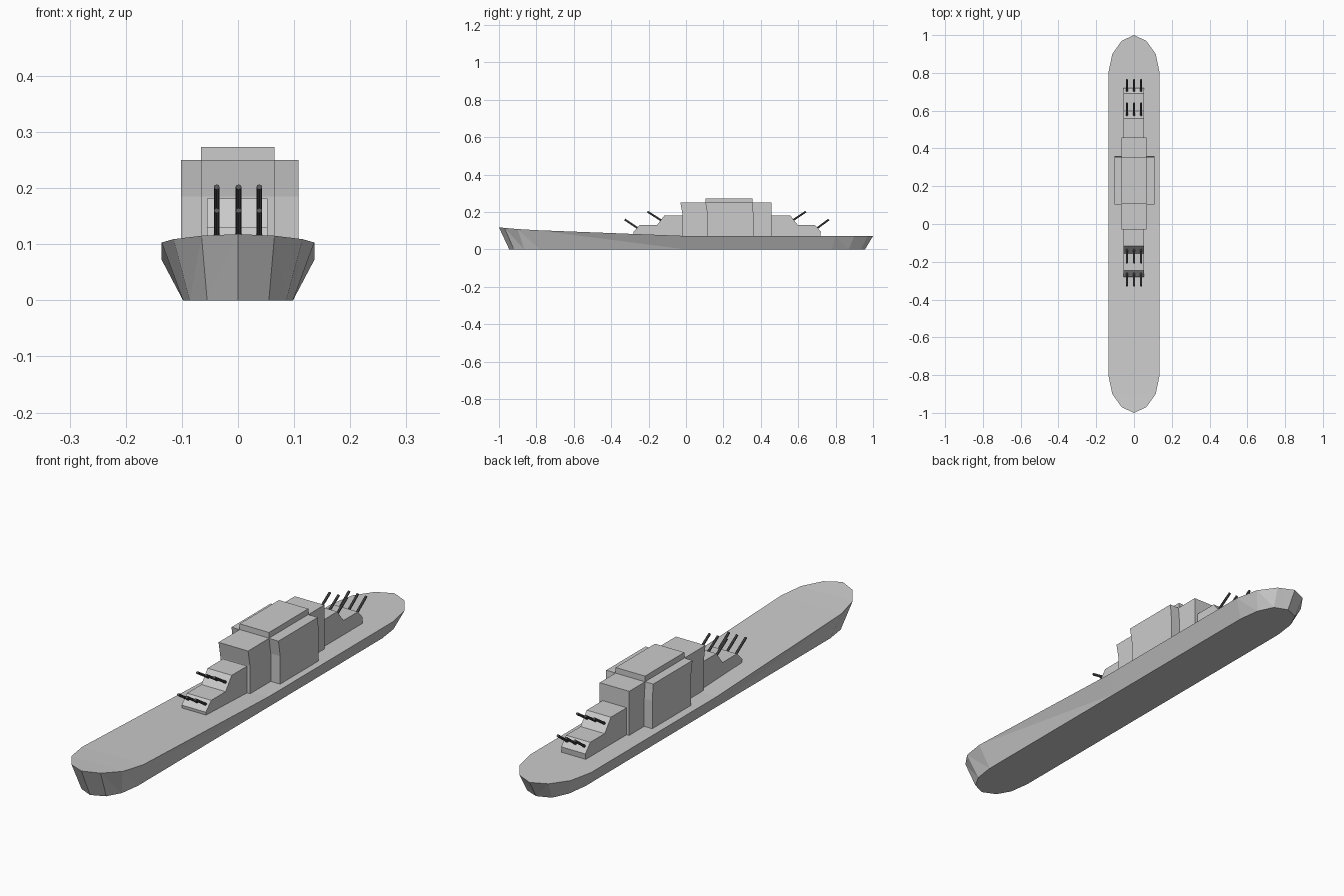
import bpy, bmesh
from mathutils import Vector

if "Cube" in bpy.data.objects:
    bpy.data.objects.remove(bpy.data.objects["Cube"])


def finish(bm, name):
    bmesh.ops.recalc_face_normals(bm, faces=bm.faces)
    mesh = bpy.data.meshes.new(name)
    bm.to_mesh(mesh)
    bm.free()
    obj = bpy.data.objects.new(name, mesh)
    bpy.context.collection.objects.link(obj)
    return obj


def extrude_profile(name, profile, x0, x1):
    """Closed (y, z) side profile swept from x0 to x1."""
    bm = bmesh.new()
    face = bm.faces.new([bm.verts.new((x0, y, z)) for y, z in profile])
    geom = bmesh.ops.extrude_face_region(bm, geom=[face])["geom"]
    bmesh.ops.translate(bm, vec=(x1 - x0, 0, 0),
                        verts=[v for v in geom if isinstance(v, bmesh.types.BMVert)])
    return finish(bm, name)


# Hull stations: deck y, deck half width, deck z, keel y, keel half width
stations = [
    (-1.0, 0, .118, -.945, 0), (-.97, .065, .115, -.92, .055),
    (-.9, .115, .109, -.865, .086), (-.8, .136, .103, -.78, .098),
    (0, .136, .072, 0, .098), (.8, .136, .072, .78, .098),
    (.9, .115, .072, .87, .086), (.97, .065, .072, .935, .055),
    (1.0, 0, .072, .957, 0),
]
bm = bmesh.new()


def rail(side):
    return [(bm.verts.new((side * w, y, z)), bm.verts.new((side * bw, by, 0)))
            for y, w, z, by, bw in stations]


left, right = rail(-1), rail(1)
for i in range(len(stations) - 1):
    for s in (left, right):
        bm.faces.new((s[i][0], s[i + 1][0], s[i + 1][1]))
        bm.faces.new((s[i][0], s[i + 1][1], s[i][1]))
    for k in (0, 1):
        bm.faces.new((left[i][k], left[i + 1][k], right[i + 1][k], right[i][k]))
bmesh.ops.remove_doubles(bm, verts=bm.verts, dist=1e-5)
finish(bm, "hull")

# Superstructure blocks with overhanging upper fronts
extrude_profile("main_block", [(-.018, .06), (-.018, .185), (-.03, .25),
                               (.457, .25), (.457, .06)], -.066, .066)
extrude_profile("wide_block", [(.115, .06), (.115, .185), (.104, .25),
                               (.355, .25), (.361, .185), (.361, .06)], -.102, .108)
extrude_profile("roof_block", [(.105, .24), (.105, .273), (.356, .273), (.356, .24)],
                -.066, .065)

# Stepped gun decks, fore and aft
extrude_profile("front_gun_deck", [(-.277, .06), (-.281, .095), (-.247, .13), (-.155, .13),
                                   (-.116, .181), (-.01, .181), (-.01, .06)], -.055, .053)
extrude_profile("rear_gun_deck", [(.717, .06), (.721, .095), (.69, .13), (.598, .13),
                                  (.558, .181), (.45, .181), (.45, .06)], -.055, .053)

# Gun barrels: three on each sloped face
dark = bpy.data.materials.new("dark_metal")
dark.diffuse_color = (.1, .1, .1, 1)
dark.use_nodes = True
dark.node_tree.nodes["Principled BSDF"].inputs["Base Color"].default_value = dark.diffuse_color


def barrel(name, start, end, radius=.0052):
    a, b = Vector(start), Vector(end)
    bm = bmesh.new()
    bmesh.ops.create_cone(bm, cap_ends=True, segments=8, radius1=radius,
                          radius2=radius, depth=(b - a).length)
    obj = finish(bm, name)
    obj.location = (a + b) / 2
    obj.rotation_euler = (b - a).to_track_quat('Z', 'Y').to_euler()
    obj.data.materials.append(dark)


for label, y0, y1, z0, z1 in [
    ("front_lower", -.257, -.328, .113, .16), ("front_upper", -.127, -.206, .152, .202),
    ("rear_upper", .57, .641, .155, .202), ("rear_lower", .7, .764, .113, .16),
]:
    for n, x in enumerate((-.038, .001, .038)):
        barrel(f"{label}_barrel_{n + 1}", (x, y0, z0), (x, y1, z1))
